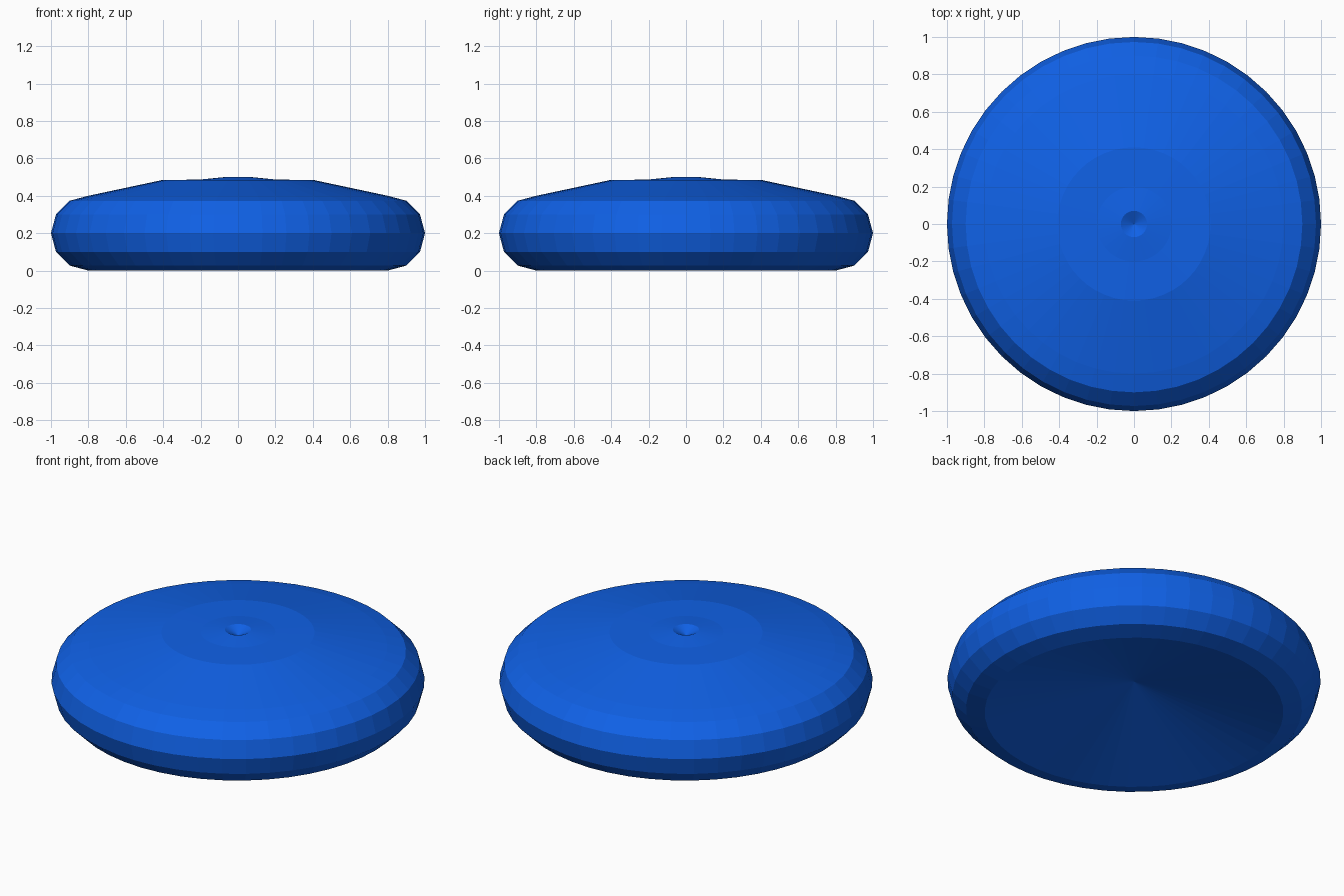
import bpy, bmesh, math

if "Cube" in bpy.data.objects:
    bpy.data.objects.remove(bpy.data.objects["Cube"])

SEGMENTS = 48

# Outer rim: upright half of a 12-sided tube, from bottom edge to top edge
profile = [(0.8 + 0.2 * math.cos(a), 0.2 + 0.2 * math.sin(a))
           for a in (math.radians(d) for d in range(-90, 91, 30))]
# Domed top: raised disc, small hub with a dimple
profile += [(0.41, 0.483), (0.2, 0.487), (0.07, 0.5)]
DIMPLE_Z = 0.465
HOLLOW_Z = 0.19


def revolve(name, points, bottom_z, top_z):
    """Spin a profile round z and close both ends with cones."""
    bm = bmesh.new()
    angles = [2 * math.pi * i / SEGMENTS for i in range(SEGMENTS)]
    rings = [[bm.verts.new((r * math.cos(a), r * math.sin(a), z)) for a in angles]
             for r, z in points]
    bottom = bm.verts.new((0, 0, bottom_z))
    top = bm.verts.new((0, 0, top_z))
    for i in range(SEGMENTS):
        j = (i + 1) % SEGMENTS
        for low, high in zip(rings, rings[1:]):
            bm.faces.new((low[i], low[j], high[j], high[i]))
        bm.faces.new((bottom, rings[0][j], rings[0][i]))
        bm.faces.new((top, rings[-1][i], rings[-1][j]))
    mesh = bpy.data.meshes.new(name)
    bm.to_mesh(mesh)
    bm.free()
    obj = bpy.data.objects.new(name, mesh)
    bpy.context.collection.objects.link(obj)
    return obj


# Round cushion-shaped disc with a hollow underside
disc = revolve("domed_disc", profile, HOLLOW_Z, DIMPLE_Z)
blue = bpy.data.materials.new("blue")
blue.diffuse_color = (0.005, 0.12, 0.8, 1)
blue.use_nodes = True
blue.node_tree.nodes["Principled BSDF"].inputs["Base Color"].default_value = blue.diffuse_color
disc.data.materials.append(blue)
